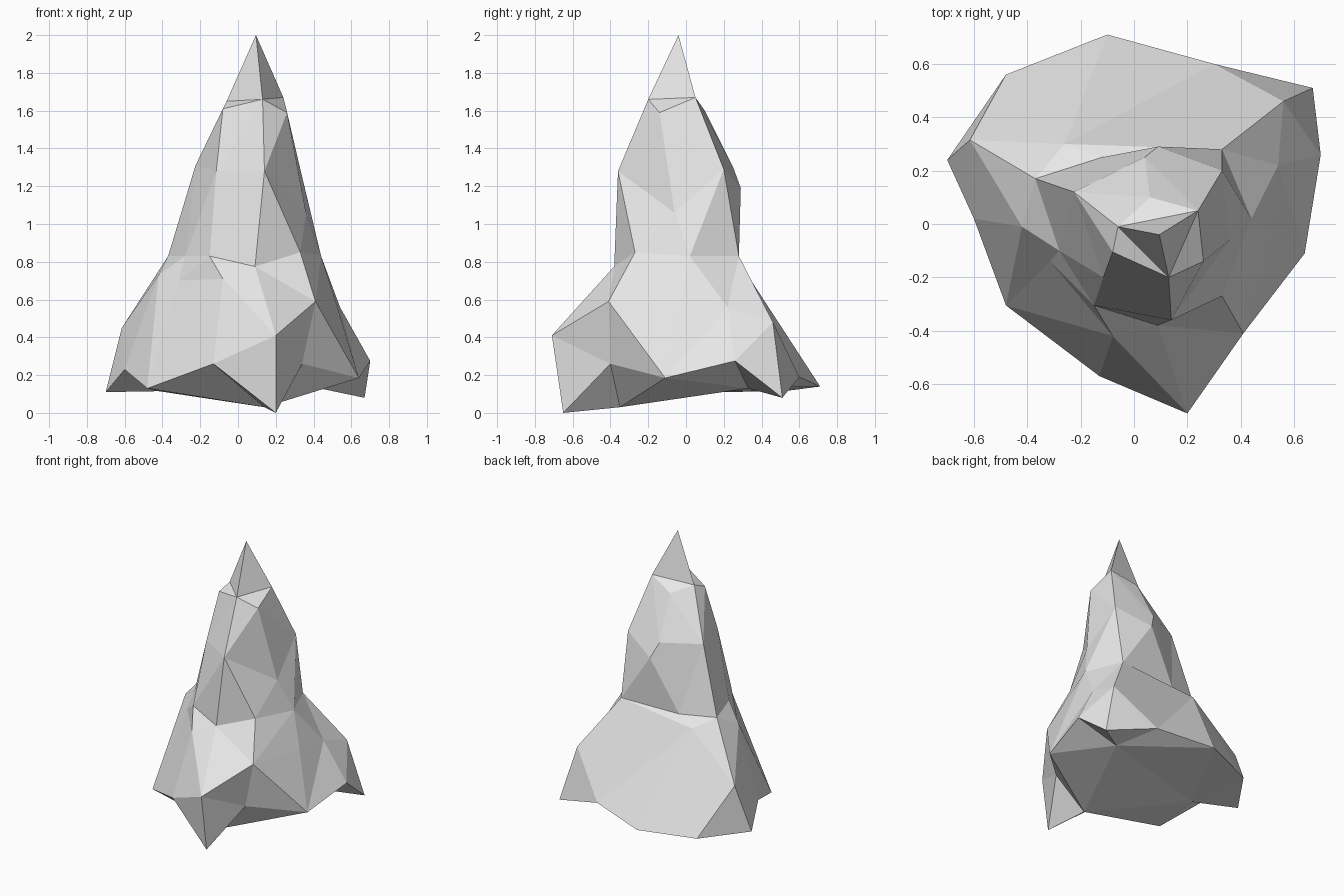
import bpy, bmesh

if "Cube" in bpy.data.objects:
    bpy.data.objects.remove(bpy.data.objects["Cube"])

bm = bmesh.new()


def ring(*pts):
    """Add one irregular cross-section, counter-clockwise from the front."""
    return [bm.verts.new(p) for p in pts]


def bridge(low, up, steps):
    """Skin two rings with triangles: l steps along the lower, u along the upper."""
    i = j = 0
    for s in steps:
        a, b = low[i % len(low)], up[j % len(up)]
        if s == "l":
            i += 1
            bm.faces.new((a, low[i % len(low)], b))
        else:
            j += 1
            bm.faces.new((a, up[j % len(up)], b))


# underside
under = ring((.14, -.35, .03), (.43, .33, .13), (-.42, .1, .115))
# jagged foot
foot = ring((.2, -.65, 0), (.34, -.4, .26), (.64, -.11, .185), (.7, .26, .275),
            (.67, .51, .08), (.3, .6, .19), (-.1, .71, .14), (-.48, .56, .12),
            (-.7, .24, .11), (-.6, .02, .23), (-.48, -.305, .13), (-.13, -.57, .26))
# flared skirt
skirt = ring((.2, -.71, .41), (.41, -.41, .59), (.52, -.03, .58), (.54, .22, .56),
             (.56, .46, .48), (-.26, .3, .77), (-.615, .315, .45),
             (-.42, -.01, .73), (-.315, -.14, .7), (-.08, -.42, .71))
# waist ledge
waist = ring((.09, -.38, .775), (.33, -.27, .85), (.44, .02, .83), (.33, .28, .83),
             (-.12, .25, .82), (-.37, .17, .83), (-.28, -.1, .83), (-.15, -.305, .83))
# shoulder
shoulder = ring((.14, -.36, 1.28), (.36, -.06, 1.06), (.33, .2, 1.29), (.09, .29, 1.19),
                (.04, .25, 1.3), (-.225, .12, 1.31), (-.115, -.2, 1.28))
# neck below the tip
neck = ring((.13, -.2, 1.66), (.26, -.14, 1.59), (.24, .05, 1.67),
            (.06, .1, 1.6), (-.06, -.01, 1.65), (-.08, -.105, 1.61))
tip = bm.verts.new((.095, -.04, 2))

bm.faces.new(under[::-1])
bridge(under, foot, "uuluuuuluuuuluu")
bridge(foot, skirt, "luluulullullulluluulul")
bridge(skirt, waist, "luullulluullululul")
bridge(waist, shoulder, "lulululuullulul")
bridge(shoulder, neck, "ullulluluulul")

# three-sided spike with small sloping ledges around it
for i in (0, 2, 4):
    a, b, c = neck[i], neck[i + 1], neck[(i + 2) % 6]
    bm.faces.new((a, b, c))
    bm.faces.new((a, c, tip))

bmesh.ops.recalc_face_normals(bm, faces=bm.faces[:])
mesh = bpy.data.meshes.new("rock_spire")
bm.to_mesh(mesh)
bm.free()

stone = bpy.data.materials.new("light grey stone")
stone.diffuse_color = (.8, .8, .8, 1)
stone.use_nodes = True
stone.node_tree.nodes["Principled BSDF"].inputs["Base Color"].default_value = stone.diffuse_color
mesh.materials.append(stone)
bpy.context.collection.objects.link(bpy.data.objects.new("rock_spire", mesh))
